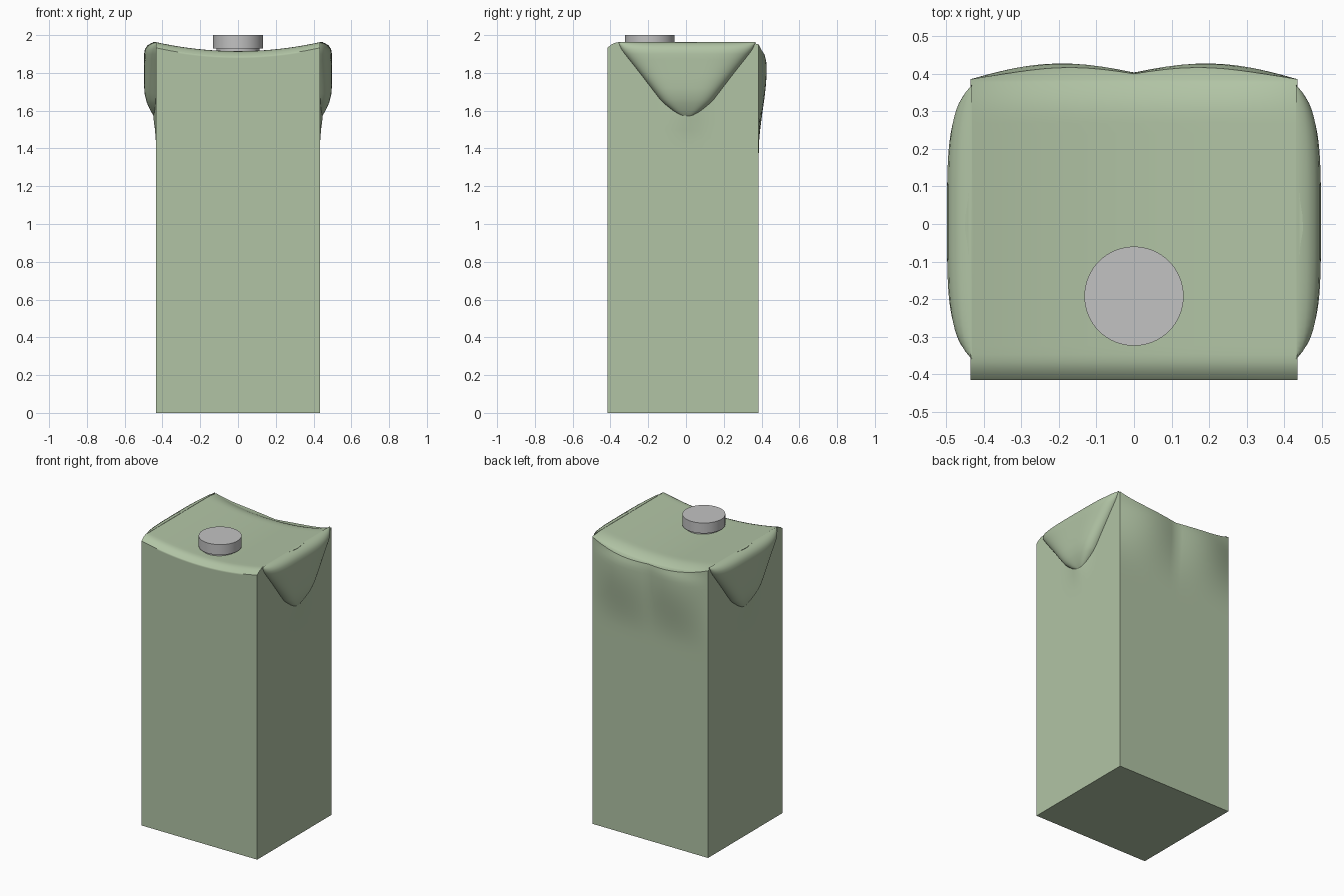
import bpy
import bmesh
from math import sin, pi, sqrt

if "Cube" in bpy.data.objects:
    bpy.data.objects.remove(bpy.data.objects["Cube"], do_unlink=True)

HALF_X, FRONT, BACK = 0.435, -0.415, 0.385
MID_Y, HALF_Y = (FRONT + BACK) / 2, (BACK - FRONT) / 2


def make_material(name, color):
    mat = bpy.data.materials.new(name)
    mat.use_nodes = True
    mat.diffuse_color = color
    mat.node_tree.nodes["Principled BSDF"].inputs["Base Color"].default_value = color
    return mat


def finish(bm, name, mat, angle):
    bmesh.ops.recalc_face_normals(bm, faces=bm.faces)
    mesh = bpy.data.meshes.new(name)
    bm.to_mesh(mesh)
    bm.free()
    obj = bpy.data.objects.new(name, mesh)
    bpy.context.collection.objects.link(obj)
    mesh.materials.append(mat)
    bpy.ops.object.select_all(action='DESELECT')
    obj.select_set(True)
    bpy.context.view_layer.objects.active = obj
    bpy.ops.object.shade_smooth_by_angle(angle=angle)
    return obj


def smooth(a, b, v):
    t = min(max((v - a) / (b - a), 0), 1)
    return t * t * (3 - 2 * t)


def lerp_profile(points, v):
    for (a, fa), (b, fb) in zip(points, points[1:]):
        if v <= b:
            return fa + (fb - fa) * (v - a) / (b - a)
    return points[-1][1]


green = make_material("carton green", (0.44, 0.55, 0.375, 1))
grey = make_material("cap grey", (0.54, 0.54, 0.54, 1))


# Carton body: gridded box with a sagging top and a soft bulge behind
def top_height(x, y):
    k = abs(x) / HALF_X
    front = max(0, 1 - (y - FRONT) / 0.06) ** 2
    back = max(0, 1 - (BACK - y) / 0.1) ** 2
    return 1.915 + 0.048 * k * k - 0.03 * front - 0.03 * back * (1 - 0.6 * k ** 4)


bm = bmesh.new()
bmesh.ops.create_cube(bm, size=2)
bmesh.ops.subdivide_edges(bm, edges=bm.edges[:], cuts=31, use_grid_fill=True)
for v in bm.verts:
    sx, sy, t = v.co.x, v.co.y, (v.co.z + 1) / 2
    x = HALF_X * sin(sx * pi / 2)
    y = MID_Y + HALF_Y * sin(sy * pi / 2)
    z = (1 - (1 - t) ** 1.6) * top_height(x, y)
    k = abs(x) / HALF_X
    if sy > 0.999:
        bulge = 0.028 * sin(pi * k) + 0.018 * (1 - k * k)
        y += bulge * smooth(1.38, 1.82, z) * (1 - 0.4 * smooth(1.84, 1.93, z))
    if abs(sx) > 0.999:
        # Slight swelling of the side wall below the flap tip
        swell = 0.018 * smooth(1.44, 1.6, z) * max(0, 1 - abs(y / 0.16)) ** 2
        x += swell if sx > 0 else -swell
    v.co = (x, y, z)
finish(bm, "carton_body", green, 0.8)

# Folded triangular flaps: lofted pillows on both sides
THICKNESS = [(1.56, 0), (1.575, 0.014), (1.6, 0.028), (1.64, 0.047), (1.69, 0.06),
             (1.75, 0.063), (1.9, 0.062), (1.925, 0.058), (1.945, 0.045),
             (1.958, 0.025), (1.964, 0.0)]
WIDTH = [(1.56, 0.012), (1.58, 0.045), (1.61, 0.09), (1.65, 0.135), (1.8, 0.25),
         (1.92, 0.345), (1.964, 0.365)]
levels = sorted({z for z, _ in THICKNESS} | {1.66 + 0.03 * i for i in range(9)})
COLUMNS = 36
for side, name in ((1, "left_flap"), (-1, "right_flap")):
    bm = bmesh.new()
    rows = []
    for z in levels:
        depth, width = lerp_profile(THICKNESS, z), lerp_profile(WIDTH, z)
        row = []
        for i in range(COLUMNS + 1):
            u = sin((i / COLUMNS - 0.5) * pi)
            x = HALF_X - 0.004 + (depth + 0.004) * sqrt(max(0, 1 - u ** 4))
            row.append(bm.verts.new((side * x, 0.005 + width * u, z)))
        rows.append(row)
    for low, high in zip(rows, rows[1:]):
        for i in range(COLUMNS):
            bm.faces.new((low[i], low[i + 1], high[i + 1], high[i]))
        # Close the back against the carton wall
        bm.faces.new((low[0], high[0], high[-1], low[-1]))
    bm.faces.new(rows[0])
    bm.faces.new(rows[-1])
    finish(bm, name, green, 1.0)

# Screw cap and its neck
for name, radius, low, high in (("cap_neck", 0.115, 1.9, 1.935),
                                ("screw_cap", 0.132, 1.93, 2.0)):
    bm = bmesh.new()
    bmesh.ops.create_cone(bm, cap_ends=True, segments=64, radius1=radius,
                          radius2=radius, depth=high - low)
    bmesh.ops.translate(bm, verts=bm.verts, vec=(0, -0.192, (low + high) / 2))
    finish(bm, name, grey, 0.6)
